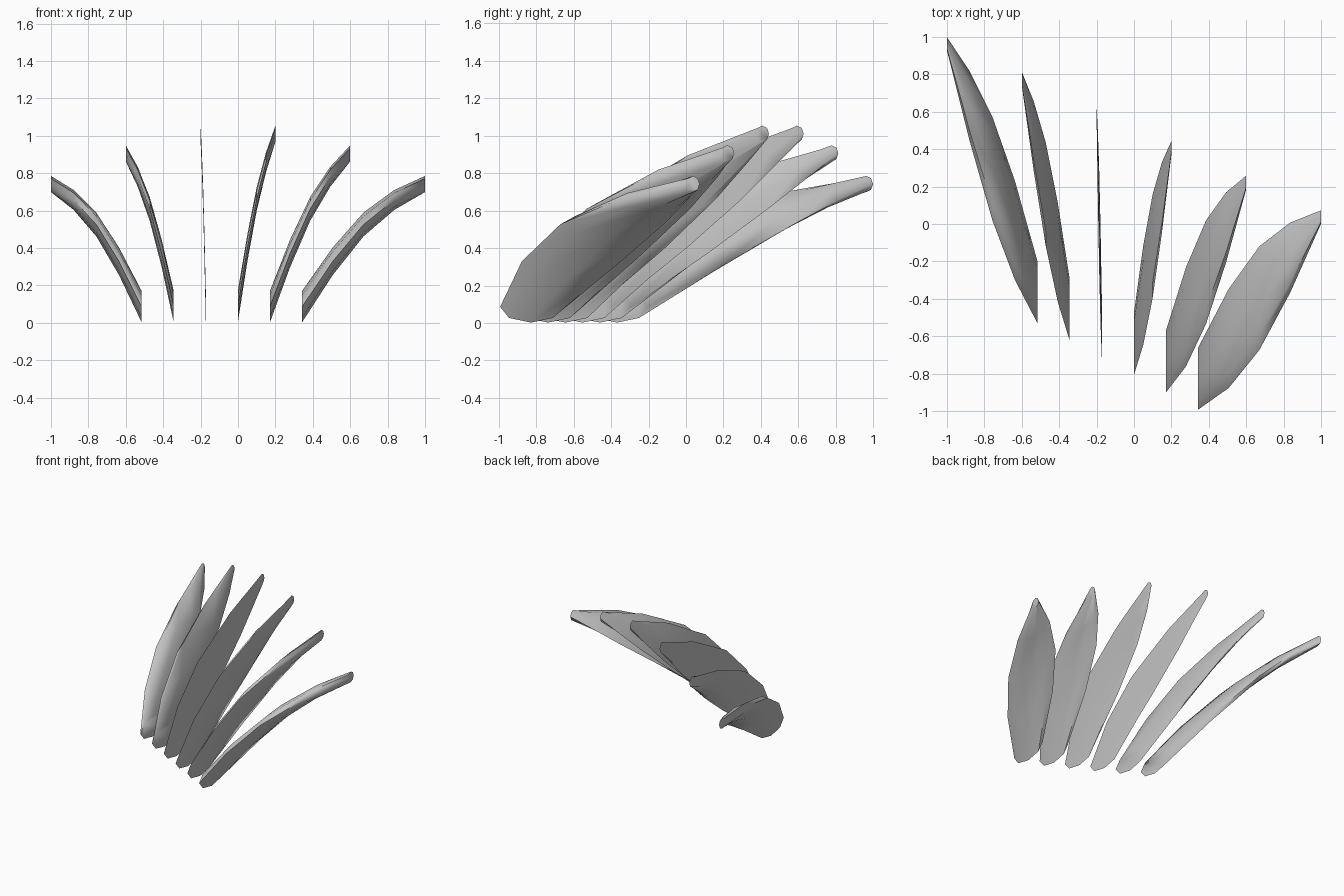
import bpy
import bmesh
import math

cube = bpy.data.objects.get("Cube")
if cube:
    bpy.data.objects.remove(cube, do_unlink=True)

# Single flat grey
GREY = (0.55, 0.55, 0.55, 1)
mat = bpy.data.materials.new("plain grey")
mat.use_nodes = True
mat.diffuse_color = GREY
mat.node_tree.nodes["Principled BSDF"].inputs["Base Color"].default_value = GREY

SIDES = 8
HALF_WIDTHS = [0.165, 0.265, 0.277, 0.187, 0.036]   # base to tip
TIP_HEIGHTS = [0.742, 0.906, 1.011]                 # outer to inner blades
BOW = 0.112


def lerp(a, b, t):
    return a + (b - a) * t


def make_blade(name, base, tip):
    """Loft upright oval sections along a bowed path and cap both ends."""
    bm = bmesh.new()
    rings = []
    last = len(HALF_WIDTHS) - 1
    for i, half_width in enumerate(HALF_WIDTHS):
        t = i / last
        x, y, z = (lerp(a, b, t) for a, b in zip(base, tip))
        z += BOW * math.sin(math.pi * t)
        half_height = lerp(0.084, 0.043, t)
        ring = []
        for s in range(SIDES):
            a = math.tau * s / SIDES
            ring.append(bm.verts.new((x, y + half_width * math.cos(a),
                                      z + half_height * math.sin(a))))
        rings.append(ring)
    for lower, upper in zip(rings, rings[1:]):
        for s in range(SIDES):
            n = (s + 1) % SIDES
            bm.faces.new((lower[s], lower[n], upper[n], upper[s]))
    bm.faces.new(rings[0])
    bm.faces.new(rings[-1])
    bmesh.ops.recalc_face_normals(bm, faces=bm.faces)
    mesh = bpy.data.meshes.new(name)
    bm.to_mesh(mesh)
    bm.free()
    mesh.materials.append(mat)
    obj = bpy.data.objects.new(name, mesh)
    bpy.context.collection.objects.link(obj)
    bpy.ops.object.select_all(action='DESELECT')
    obj.select_set(True)
    bpy.context.view_layer.objects.active = obj
    bpy.ops.object.shade_smooth_by_angle(angle=math.radians(60))


# Fan of six blades, stepping back from the left side to the right side
for k in range(6):
    base = (lerp(0.342, -0.515, k / 5), lerp(-0.828, -0.368, k / 5), 0.086)
    tip = (lerp(1, -1, k / 5), lerp(0.037, 0.963, k / 5), TIP_HEIGHTS[min(k, 5 - k)])
    make_blade(f"blade_{k + 1}", base, tip)
